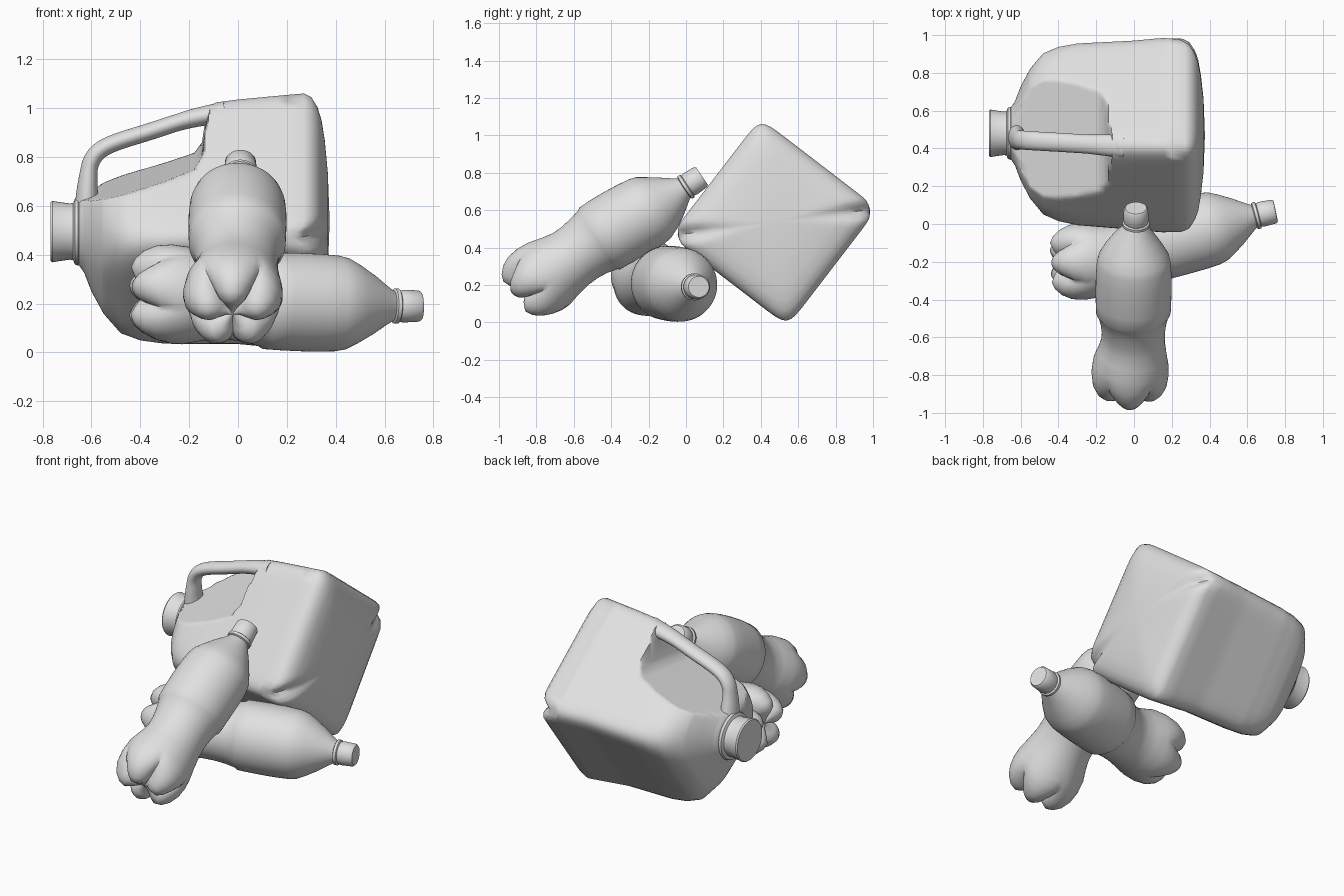
import bpy, bmesh, math
from mathutils import Vector

if "Cube" in bpy.data.objects:
    bpy.data.objects.remove(bpy.data.objects["Cube"])

plastic = bpy.data.materials.new("pale grey plastic")
plastic.diffuse_color = (0.75, 0.75, 0.75, 1)
plastic.use_nodes = True
plastic.node_tree.nodes["Principled BSDF"].inputs["Base Color"].default_value = plastic.diffuse_color


def skin(name, rings, angle=40):
    """Bridge a list of closed rings and cap both ends."""
    bm = bmesh.new()
    vr = [[bm.verts.new((p[0], p[1], max(p[2], 0.0))) for p in r] for r in rings]
    n = len(vr[0])
    for a, b in zip(vr, vr[1:]):
        for i in range(n):
            j = (i + 1) % n
            bm.faces.new((a[i], a[j], b[j], b[i]))
    bm.faces.new(vr[0])
    bm.faces.new(vr[-1])
    bmesh.ops.recalc_face_normals(bm, faces=bm.faces)
    me = bpy.data.meshes.new(name)
    bm.to_mesh(me)
    bm.free()
    me.materials.append(plastic)
    me.shade_smooth()
    me.set_sharp_from_angle(angle=math.radians(angle))
    ob = bpy.data.objects.new(name, me)
    bpy.context.collection.objects.link(ob)
    return ob


def lerp_table(table, x):
    """Linear lookup in rows of (x, values...)."""
    if x <= table[0][0]:
        return table[0][1:]
    for a, b in zip(table, table[1:]):
        if x <= b[0]:
            t = (x - a[0]) / (b[0] - a[0])
            return tuple(p + (q - p) * t for p, q in zip(a[1:], b[1:]))
    return table[-1][1:]


def spline(points, steps=16):
    """Smooth path through points; returns rows (arc length, x, y, z)."""
    p = [Vector(q) for q in points]
    p = [2 * p[0] - p[1]] + p + [2 * p[-1] - p[-2]]
    out = []
    for i in range(1, len(p) - 2):
        a, b, c, d = p[i - 1:i + 3]
        for k in range(steps):
            t = k / steps
            out.append(0.5 * (2 * b + (c - a) * t + (2 * a - 5 * b + 4 * c - d) * t * t
                              + (3 * b - a - 3 * c + d) * t ** 3))
    out.append(p[-2])
    rows, s = [], 0
    for i, q in enumerate(out):
        s += (q - out[i - 1]).length if i else 0
        rows.append((s, *q))
    return rows


def frame(rows, s, ref):
    o = Vector(lerp_table(rows, s))
    t = (Vector(lerp_table(rows, s + 0.03)) - Vector(lerp_table(rows, s - 0.03))).normalized()
    side = t.cross(ref).normalized()
    return o, t, side, side.cross(t)


# bottle outline: distance from base, radius, petal strength
BOTTLE = [(.045, .004, 0), (.04, .03, .3), (.015, .07, .8), (0, .11, 1), (.015, .145, 1),
          (.05, .178, .9), (.10, .2, .55), (.16, .206, .2), (.22, .2, 0), (.29, .182, 0),
          (.36, .168, 0), (.42, .167, 0), (.48, .174, 0), (.54, .188, 0), (.555, .198, 0),
          (.62, .2, 0), (.70, .201, 0), (.78, .2, 0), (.85, .196, 0), (.89, .187, 0),
          (.94, .16, 0), (1.0, .122, 0), (1.06, .078, 0), (1.085, .062, 0), (1.09, .072, 0),
          (1.105, .072, 0), (1.11, .063, 0), (1.125, .067, 0), (1.19, .064, 0),
          (1.2, .056, 0), (1.2, .004, 0)]


def bottle(name, path, phase):
    rows = spline(path)
    scale = rows[-1][0] / 1.2
    rings = []
    for s, r, w in BOTTLE:
        o, t, a, b = frame(rows, s * scale, Vector((0, 0, 1)))
        ring = []
        for i in range(80):
            th = 2 * math.pi * i / 80
            v = (1 - abs(math.cos(2.5 * (th - phase))) ** 0.7) * w
            d = (a * math.cos(th) + b * math.sin(th)) * r * (1 - 0.22 * v)
            ring.append(o + d + t * 0.05 * v)
        rings.append(ring)
    return skin(name, rings, 45)


bottle("leaning_bottle",
       [(-.022, -.91, .13), (-.02, -.77, .235), (-.005, -.63, .33), (-.003, -.42, .475),
        (0, -.16, .622), (.01, 0, .725), (.01, .085, .782)], math.pi / 2)
bottle("lying_bottle",
       [(-.44, -.205, .24), (-.25, -.195, .235), (-.05, -.16, .22), (.15, -.095, .21),
        (.42, -.02, .2), (.65, .045, .19), (.75, .068, .19)], 0.3)

# jug body: position along x, corner reach, squareness
JUG = [(-.66, .125, 2), (-.63, .17, 2.2), (-.6, .25, 2.6), (-.55, .345, 3.2), (-.48, .43, 5),
       (-.4, .465, 7), (-.3, .485, 9), (0, .505, 11), (.2, .524, 12), (.27, .53, 12),
       (.30, .515, 12), (.325, .475, 10), (.342, .42, 8), (.355, .34, 7), (.368, .2, 6),
       (.375, .01, 5)]
# upper limit of the body under the handle
SHELF = [(-.66, .625), (-.52, .672), (-.3, .74), (-.18, .785), (-.15, .83), (-.135, .93),
         (-.115, 1.01), (-.09, 1.1)]
TILT = math.radians(7.5)
UP = Vector((0, -math.sin(TILT), math.cos(TILT)))
OUT = Vector((0, math.cos(TILT), math.sin(TILT)))


def jug_center(x):
    t = min(max((x + .65) / .65, 0), 1)
    return Vector((x, .48 - .01 * t, .495 + .04 * t))


xs = sorted({r[0] for r in JUG} | {r[0] for r in SHELF} | {-.64 + .04 * i for i in range(22)})
rings = []
for x in xs:
    c, n = lerp_table(JUG, x)
    half = c / math.sqrt(2) * 2 ** (1 / n)
    top = lerp_table(SHELF, x)[0]
    ctr = jug_center(x)
    ring = []
    for i in range(128):
        th = 2 * math.pi * i / 128
        k = th + math.pi / 4
        r = half / (abs(math.cos(k)) ** n + abs(math.sin(k)) ** n) ** (1 / n)
        v, u = r * math.cos(th), min(r * math.sin(th), top - ctr.z)
        # pinched crease at the two side corners of the base
        d = math.exp(-(u / .035) ** 2) * min(max((abs(v) - .27) / .2, 0), 1)
        d *= min(max((x - .15) / .12, 0), 1)
        ring.append(ctr + OUT * v * (1 - .03 * d) + UP * u - Vector((.05 * d, 0, 0)))
    rings.append(ring)
skin("jug_body", rings, 42)

# jug neck and cap
NECK = [(-.768, .004), (-.768, .12), (-.76, .126), (-.745, .123), (-.69, .115), (-.675, .117),
        (-.668, .135), (-.655, .14), (-.64, .13)]
skin("jug_neck", [[Vector((x, .48 + r * math.cos(a), .495 + r * math.sin(a)))
                   for a in [2 * math.pi * i / 64 for i in range(64)]] for x, r in NECK])

# jug handle
rows = spline([(-.62, .465, .57), (-.615, .45, .70), (-.597, .445, .79), (-.53, .44, .848),
               (-.36, .43, .905), (-.2, .42, .955), (-.05, .412, .985)])
length = rows[-1][0]
rings = []
for k in range(41):
    s = length * k / 40
    o, t, a, b = frame(rows, s, Vector((0, 1, 0)))
    flare = 1 + .5 * max(0, 1 - s / .18) + .25 * max(0, 1 - (length - s) / .2)
    rings.append([o + (a * .035 * math.cos(q) + b * .05 * math.sin(q)) * flare
                  for q in [2 * math.pi * i / 32 for i in range(32)]])
skin("jug_handle", rings)
